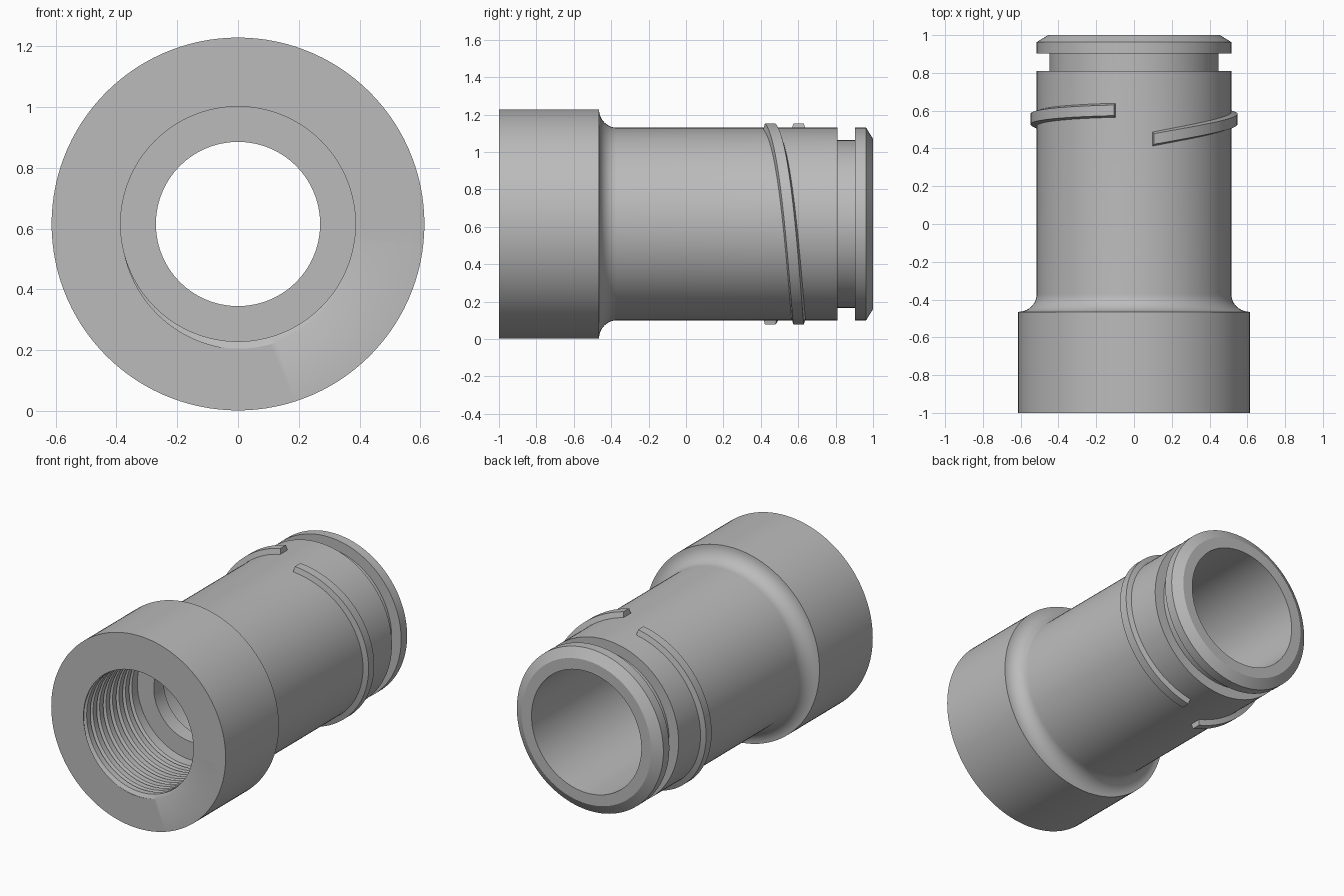
import bpy, bmesh
from math import sin, cos, pi, radians

default = bpy.data.objects.get("Cube")
if default:
    bpy.data.objects.remove(default, do_unlink=True)

SEGMENTS = 120
AXIS_Z = 0.615
BORE = 0.386

grey = bpy.data.materials.new("plain_grey")
grey.use_nodes = True
grey.diffuse_color = (0.5, 0.5, 0.5, 1)
grey.node_tree.nodes["Principled BSDF"].inputs["Base Color"].default_value = (0.5, 0.5, 0.5, 1)


def polar(angle, y, r):
    """Point at a radius around the long axis."""
    return (r * cos(angle), y, AXIS_Z + r * sin(angle))


def finish(name, bm):
    bmesh.ops.remove_doubles(bm, verts=bm.verts, dist=1e-4)
    bmesh.ops.recalc_face_normals(bm, faces=bm.faces)
    mesh = bpy.data.meshes.new(name)
    bm.to_mesh(mesh)
    bm.free()
    mesh.materials.append(grey)
    obj = bpy.data.objects.new(name, mesh)
    bpy.context.collection.objects.link(obj)
    bpy.ops.object.select_all(action='DESELECT')
    obj.select_set(True)
    bpy.context.view_layer.objects.active = obj
    bpy.ops.object.shade_smooth_by_angle(angle=radians(28))
    return obj


def skin(bm, columns):
    """Join neighbouring closed cross-sections with quads."""
    for a, b in zip(columns, columns[1:]):
        for i in range(len(a)):
            j = (i + 1) % len(a)
            bm.faces.new((a[i], a[j], b[j], b[i]))


# Internal helical thread: a V groove cut into the front bore
PITCH, DEPTH = 0.065, 0.024
THREAD_START, THREAD_END = -1.0, -0.5
GROOVE_ANGLE = radians(275)
STEPS = (0.22, 0.03, -0.03, -0.22)


def thread_radius(y, angle):
    phase = (y - THREAD_START) / PITCH + (angle - GROOVE_ANGLE) / (2 * pi)
    off = abs((phase + 0.5) % 1 - 0.5)
    return BORE + DEPTH * min(1, max(0, (0.22 - off) / 0.19))


def thread_rows(angle):
    rows = []
    for turn in range(10, -3, -1):
        for step in STEPS:
            y = THREAD_START + PITCH * (turn + step - (angle - GROOVE_ANGLE) / (2 * pi))
            y = min(THREAD_END, max(THREAD_START, y))
            rows.append((y, thread_radius(y, angle)))
    return rows


# Body: collar, fillet, barrel, seal groove, chamfered lip, bores and web
fillet = [(-0.37 - 0.095 * cos(t * pi / 20), 0.613 - 0.098 * sin(t * pi / 20)) for t in range(11)]
profile = [(-1, 0.613)] + fillet + [
    (0.81, 0.515), (0.81, 0.448), (0.903, 0.448), (0.903, 0.515),
    (0.963, 0.515), (1, 0.455), (1, BORE),
    (-0.36, BORE), (-0.36, 0.27), (-0.46, 0.27), (-0.46, BORE), (THREAD_END, BORE)]

bm = bmesh.new()
columns = []
for s in range(SEGMENTS + 1):
    angle = 2 * pi * s / SEGMENTS
    columns.append([bm.verts.new(polar(angle, y, r)) for y, r in profile + thread_rows(angle)])
skin(bm, columns)
finish("threaded_tube_body", bm)


# Raised locking ribs: two opposite helical bars with sloped flanks
def locking_rib(name, turn):
    bm = bmesh.new()
    columns = []
    count = 48
    for s in range(count + 1):
        t = s / count
        angle = radians(79 - 158 * t) + turn
        y = 0.45 + 0.268 * t - 0.116 * t * t
        section = [(-0.04, 0.505), (-0.028, 0.548), (0.028, 0.548), (0.04, 0.505)]
        columns.append([bm.verts.new(polar(angle, y + dy, r)) for dy, r in section])
    skin(bm, columns)
    bm.faces.new(columns[0])
    bm.faces.new(columns[-1])
    finish(name, bm)


locking_rib("left_locking_rib", 0)
locking_rib("right_locking_rib", pi)
